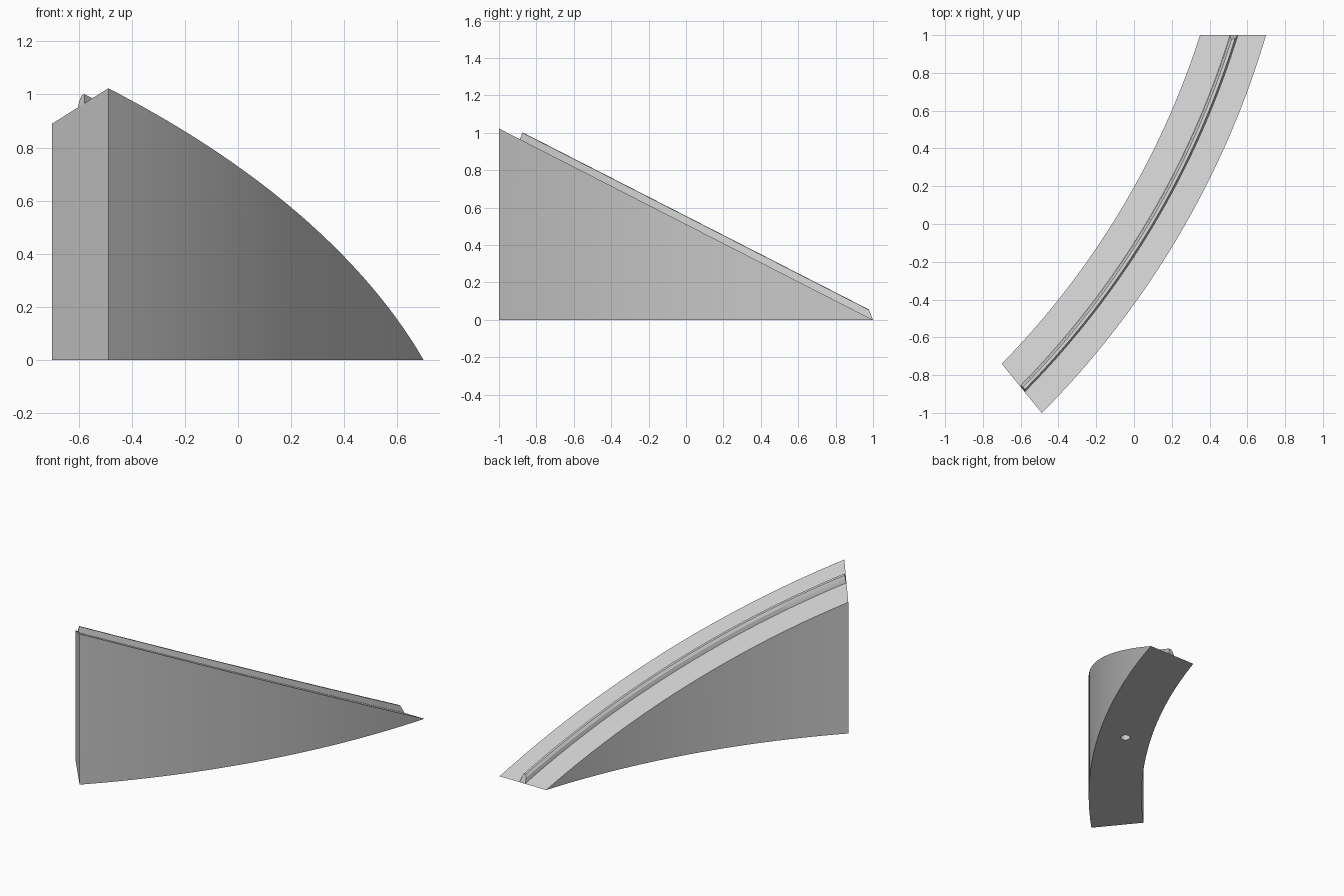
import bpy, bmesh, math

if "Cube" in bpy.data.objects:
    bpy.data.objects.remove(bpy.data.objects["Cube"], do_unlink=True)

CX, CY = -3.855, 2.35            # centre of the bend
R_IN, R_OUT = 4.416, 4.75
STEPS = 36
SLOPE = 0.5115

grey = bpy.data.materials.new("light_grey")
grey.use_nodes = True
grey.diffuse_color = (0.6, 0.6, 0.6, 1)
grey.node_tree.nodes["Principled BSDF"].inputs["Base Color"].default_value = (0.6, 0.6, 0.6, 1)


def bend_point(r, t, trim_start=0.0, trim_end=0.0):
    """Plan position at radius r and fraction t along the bend."""
    k = (r - R_IN) / (R_OUT - R_IN)
    start = -0.775 - 0.008 * k + trim_start
    end = math.asin((1 - CY) / r) - trim_end
    a = start + (end - start) * t
    return CX + r * math.cos(a), CY + r * math.sin(a)


def incline(y):
    return max(0.0, SLOPE * (1 - y))


def sweep(name, section):
    """Loft rings of points given by section(t) into a closed solid."""
    bm = bmesh.new()
    rings = [[bm.verts.new(p) for p in section(i / STEPS)] for i in range(STEPS + 1)]
    n = len(rings[0])
    for a, b in zip(rings, rings[1:]):
        for j in range(n):
            k = (j + 1) % n
            bm.faces.new((a[j], a[k], b[k], b[j]))
    bm.faces.new(rings[0])
    bm.faces.new(rings[-1])
    bmesh.ops.remove_doubles(bm, verts=bm.verts, dist=0.0005)
    bmesh.ops.dissolve_degenerate(bm, edges=bm.edges, dist=0.0001)
    bmesh.ops.recalc_face_normals(bm, faces=bm.faces)
    me = bpy.data.meshes.new(name)
    bm.to_mesh(me)
    bm.free()
    me.materials.append(grey)
    ob = bpy.data.objects.new(name, me)
    bpy.context.collection.objects.link(ob)
    return ob


def wedge_section(t):
    (xi, yi), (xo, yo) = bend_point(R_IN, t), bend_point(R_OUT, t)
    return [(xi, yi, 0), (xo, yo, 0), (xo, yo, incline(yo)), (xi, yi, incline(yi))]


# Rail cross-section: radius and height above the incline
RAIL = [(4.567, -0.004), (4.572, 0.028), (4.582, 0.044), (4.598, 0.042), (4.608, -0.004)]


def rail_section(t):
    ring = []
    for r, h in RAIL:
        lean = max(h, 0) / 0.044
        x, y = bend_point(r, t, 0.002 * lean, 0.005 * lean)
        ring.append((x, y, max(0.0, SLOPE * (1 - y) + h)))
    return ring


wedge = sweep("curved_wedge", wedge_section)
rail = sweep("guide_rail", rail_section)

# Round peg hole in the underside
bpy.ops.mesh.primitive_cylinder_add(vertices=24, radius=0.03, depth=0.3, location=(0.08, 0.01, 0))
cutter = bpy.context.object
cutter.name = "peg_hole_cutter"
cutter.data.materials.append(grey)
cutter.hide_render = True
cutter.display_type = 'WIRE'
hole = wedge.modifiers.new("peg_hole", 'BOOLEAN')
hole.operation = 'DIFFERENCE'
hole.solver = 'EXACT'
hole.object = cutter
cutter.hide_set(True)

# Smooth the long curved walls, keep the edges crisp
bpy.ops.object.select_all(action='DESELECT')
for ob in (wedge, rail):
    ob.select_set(True)
bpy.context.view_layer.objects.active = wedge
bpy.ops.object.shade_smooth_by_angle(angle=math.radians(20))
